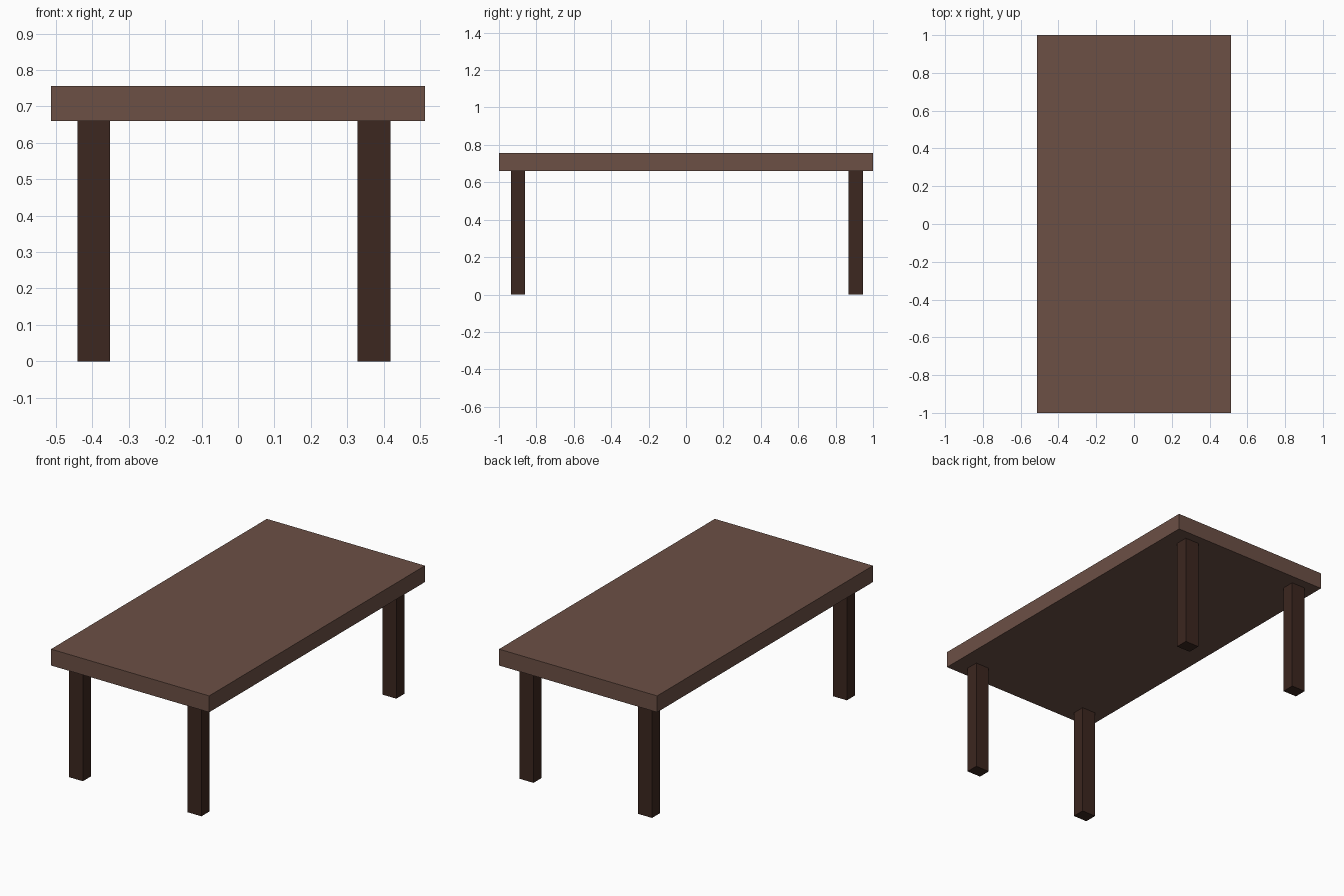
import bpy

if "Cube" in bpy.data.objects:
    bpy.data.objects.remove(bpy.data.objects["Cube"])


def material(name, color):
    mat = bpy.data.materials.new(name)
    mat.diffuse_color = (*color, 1)
    mat.use_nodes = True
    mat.node_tree.nodes["Principled BSDF"].inputs["Base Color"].default_value = mat.diffuse_color
    return mat


def box(name, lo, hi, mat):
    center = [(a + b) / 2 for a, b in zip(lo, hi)]
    bpy.ops.mesh.primitive_cube_add(size=1, location=center)
    obj = bpy.context.object
    obj.name = name
    obj.scale = [b - a for a, b in zip(lo, hi)]
    bpy.ops.object.transform_apply(location=False, rotation=False, scale=True)
    obj.data.materials.append(mat)
    return obj


top_wood = material("top_wood", (0.15, 0.08, 0.06))
leg_wood = material("leg_wood", (0.045, 0.02, 0.014))

# Thick rectangular slab
box("table_top", (-0.513, -1, 0.66), (0.513, 1, 0.756), top_wood)

# Four rectangular legs, set in from the edges
for y_name, y0 in (("front", -0.936), ("back", 0.870)):
    for x_name, x0 in (("left", -0.441), ("right", 0.328)):
        box(f"{y_name}_{x_name}_leg", (x0, y0, 0),
            (x0 + 0.09, y0 + 0.075, 0.66), leg_wood)
